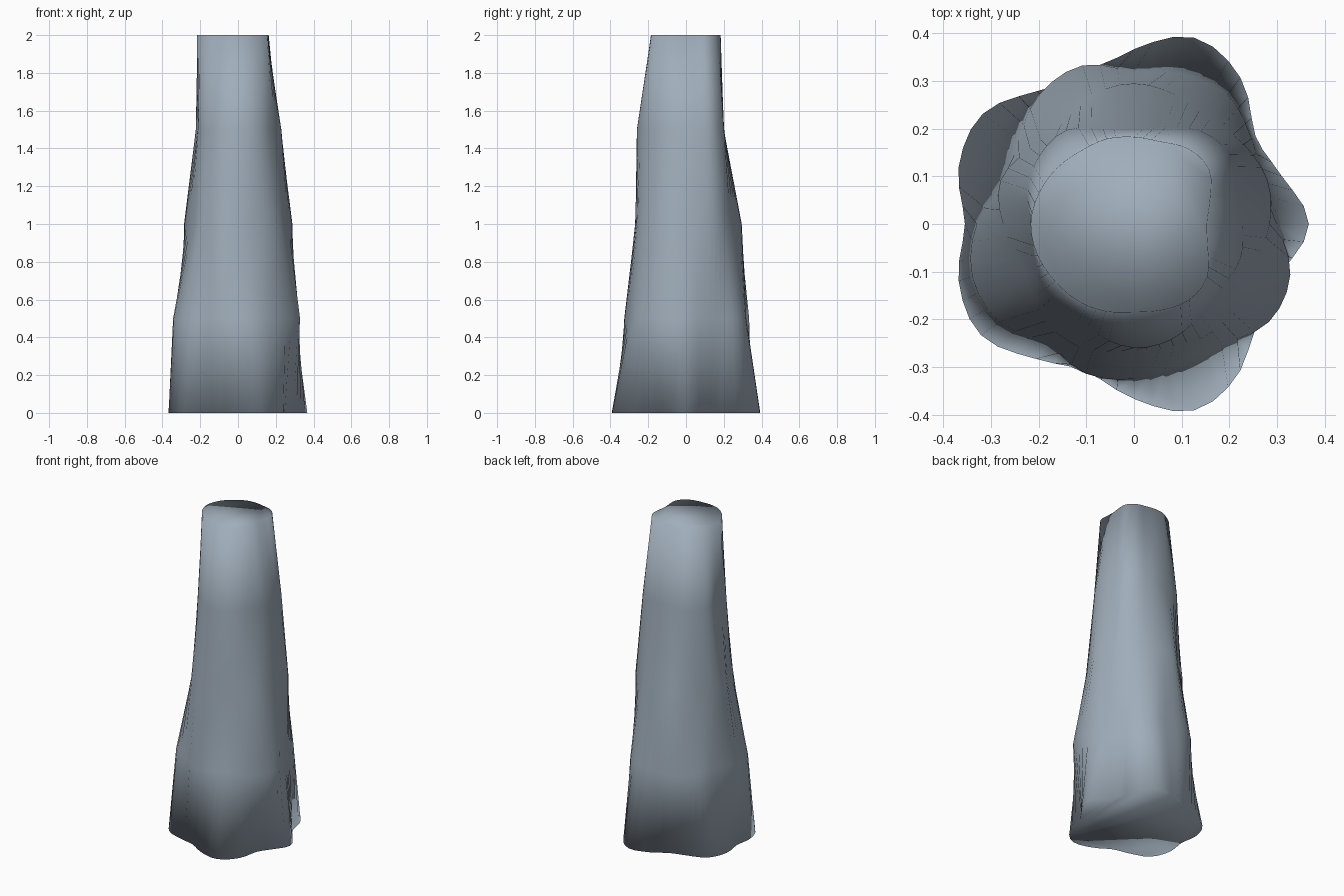
import bpy, bmesh, math

SIDES = 60

# Radii of each cross-section, every 18 degrees counter-clockwise from +x
SECTIONS = [
    (0.0, (.367, .326, .315, .380, .411, .367, .325, .345, .393, .387,
           .355, .387, .397, .350, .325, .367, .411, .380, .315, .326)),
    (0.5, (.300, .285, .305, .335, .330, .320, .350, .337, .300, .283,
           .330, .357, .350, .310, .330, .325, .307, .313, .350, .345)),
    (1.0, (.285, .295, .285, .272, .285, .295, .285, .260, .270, .295,
           .275, .250, .260, .280, .280, .265, .270, .280, .270, .268)),
    (1.5, (.228, .225, .248, .240, .212, .200, .210, .243, .245, .235,
           .215, .220, .230, .230, .245, .260, .255, .237, .228, .235)),
    (2.0, (.153, .168, .195, .195, .182, .183, .188, .190, .200, .210,
           .217, .213, .205, .200, .193, .185, .190, .197, .190, .163)),
]


def radius(table, turn):
    """Smooth closed interpolation of a radius table, turn in 0..1."""
    n = len(table)
    i = int(turn * n)
    t = turn * n - i
    a, b, c, d = (table[(i + k) % n] for k in (-1, 0, 1, 2))
    return b + 0.5 * t * (c - a + t * (2*a - 5*b + 4*c - d + t * (3*(b - c) + d - a)))


# Lobed rock column lofted through the sections
bm = bmesh.new()
rings = []
for z, table in SECTIONS:
    ring = []
    for s in range(SIDES):
        r = radius(table, s / SIDES)
        ang = math.tau * s / SIDES
        ring.append(bm.verts.new((r * math.cos(ang), r * math.sin(ang), z)))
    rings.append(ring)

for low, high in zip(rings, rings[1:]):
    for s in range(SIDES):
        e = (s + 1) % SIDES
        bm.faces.new((low[s], low[e], high[e], high[s]))

# Flat ends
bm.faces.new(rings[-1])
bm.faces.new(rings[0][::-1])
for face in bm.faces:
    face.smooth = True

mesh = bpy.data.meshes.new("rock_column")
bm.to_mesh(mesh)
bm.free()
column = bpy.data.objects.new("rock_column", mesh)
bpy.context.collection.objects.link(column)

# Blue-grey stone
stone = bpy.data.materials.new("blue_grey_stone")
stone.diffuse_color = (0.35, 0.42, 0.49, 1)
mesh.materials.append(stone)
